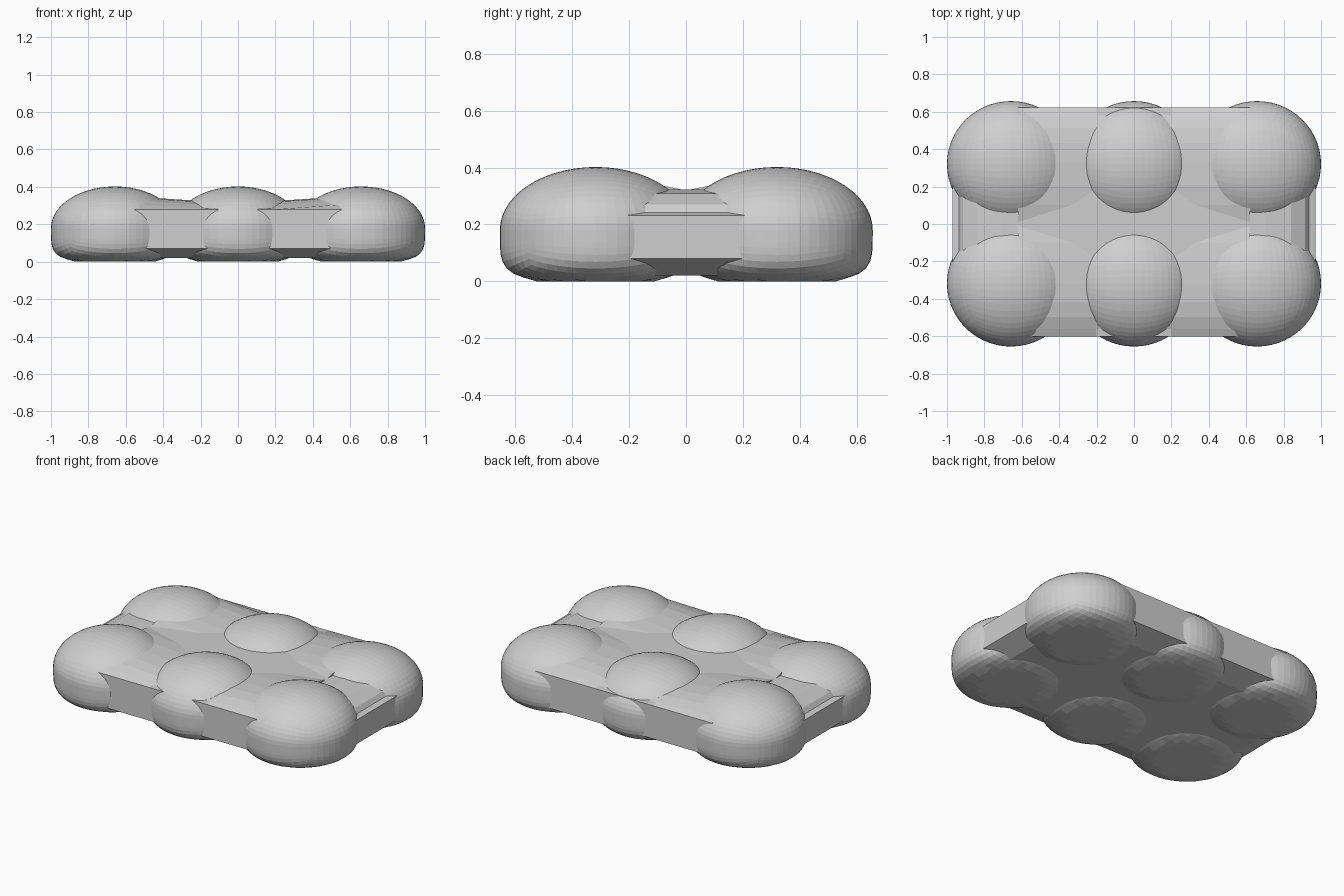
import bpy, bmesh

if "Cube" in bpy.data.objects:
    bpy.data.objects.remove(bpy.data.objects["Cube"])

grey = bpy.data.materials.new("light grey")
grey.diffuse_color = (0.62, 0.62, 0.62, 1)
grey.use_nodes = True
grey.node_tree.nodes["Principled BSDF"].inputs["Base Color"].default_value = grey.diffuse_color


def finish(bm, name):
    bmesh.ops.recalc_face_normals(bm, faces=bm.faces)
    mesh = bpy.data.meshes.new(name)
    bm.to_mesh(mesh)
    bm.free()
    mesh.materials.append(grey)
    ob = bpy.data.objects.new(name, mesh)
    bpy.context.collection.objects.link(ob)
    return ob


def lobe(name, cx, cy):
    """Rounded bun: elliptical dome above, squarer flat-bottomed base below."""
    bm = bmesh.new()
    bmesh.ops.create_cube(bm, size=2)
    bmesh.ops.subdivide_edges(bm, edges=bm.edges[:], cuts=13, use_grid_fill=True)
    for v in bm.verts:
        # even out the spacing, then project to a sphere
        p = v.co.copy()
        for i in range(3):
            p[i] *= 0.78 + 0.22 * p[i] * p[i]
        p.normalize()
        s, h = 1.0, 0.222
        if p.z < 0:
            rho, h = (p.x ** 2 + p.y ** 2) ** 0.5, 0.18
            s = (rho ** 4.4 + abs(p.z) ** 4.4) ** (-1 / 4.4)
        z = 0.18 + h * s * p.z
        v.co = (cx + 0.342 * s * p.x, cy + 0.337 * s * p.y, 0 if z < 0.006 else z)
    finish(bm, name)


def loft(name, sections):
    """Closed solid through matching cross-sections."""
    bm = bmesh.new()
    rings = [[bm.verts.new(p) for p in sec] for sec in sections]
    n = len(rings[0])
    for a, b in zip(rings, rings[1:]):
        for i in range(n):
            j = (i + 1) % n
            bm.faces.new((a[i], a[j], b[j], b[i]))
    bm.faces.new(rings[0])
    bm.faces.new(rings[-1])
    finish(bm, name)


# six lobes in two rows
for row, cy in (("front", -0.318), ("back", 0.32)):
    for col, cx in (("left", -0.658), ("middle", 0), ("right", 0.658)):
        lobe(f"{row}_{col}_lobe", cx, cy)

# bridges along each row, rising slightly toward the outer lobes
profile = [(0.0, 0.02), (0.46, 0.02), (0.605, 0.07), (0.605, 0.28), (0.565, 0.29),
           (0.50, 0.312), (0.42, 0.326), (0.32, 0.331), (0.2, 0.329), (0.1, 0.32), (0.0, 0.30)]
for row, sgn in (("front", -1), ("back", 1)):
    out = 0.602 if sgn < 0 else 0.622
    loft(f"{row}_row_bridge", [
        [(x, sgn * y * out / 0.605, z + (lift if 0.285 < z else 0)) for y, z in profile]
        for x, lift in ((-0.62, 0.02), (-0.2, -0.006), (0.2, -0.006), (0.62, 0.02))])

# slab filling the trough between the rows
half = [(0.84, 0.02), (0.97, 0.08), (0.97, 0.232), (0.935, 0.242), (0.915, 0.27),
        (0.84, 0.308), (0.7, 0.322)]
outline = half + [(-x, z) for x, z in reversed(half)]
loft("centre_slab", [[(x, y, z) for x, z in outline] for y in (-0.27, 0.27)])
